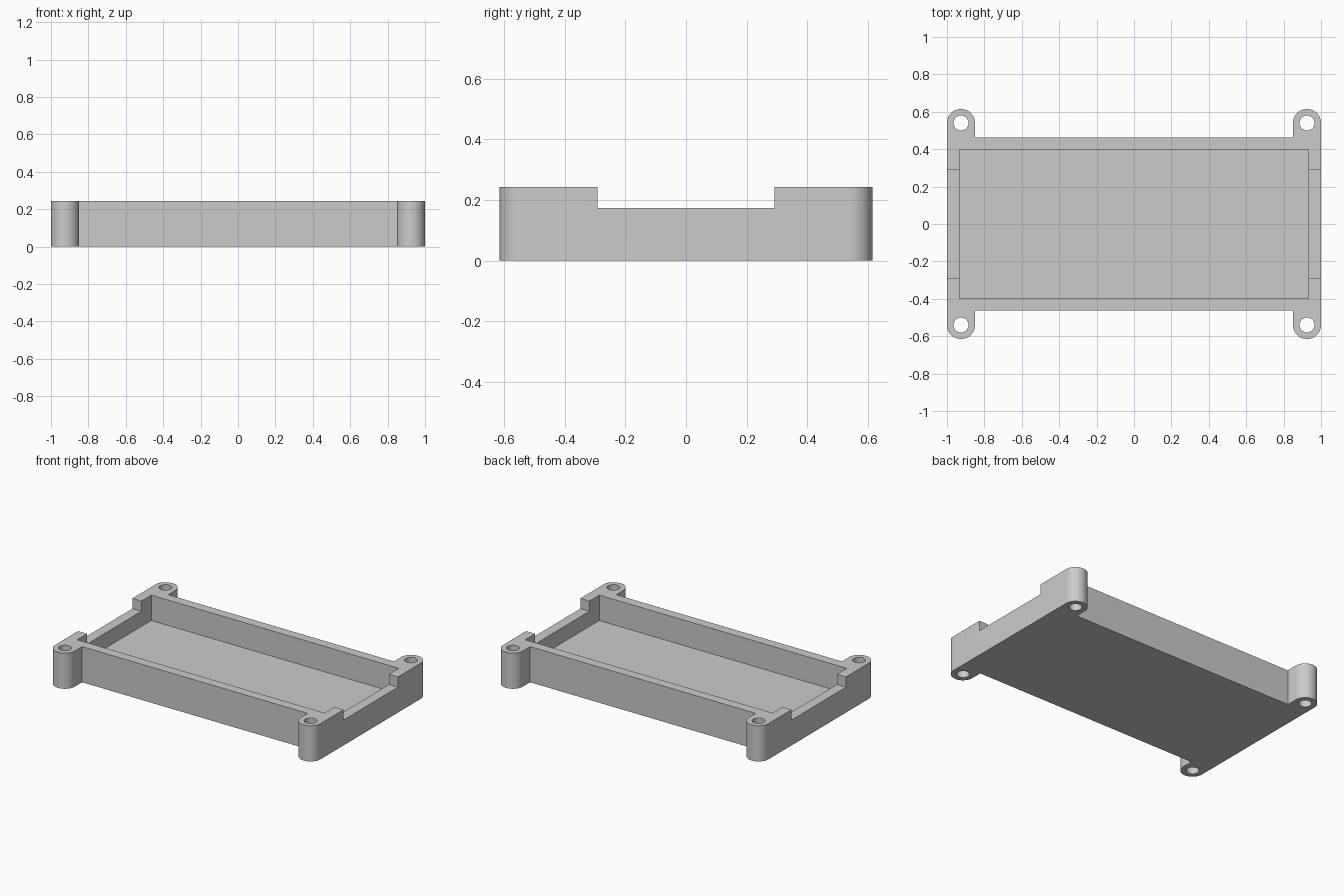
import bpy
import bmesh
import math

if "Cube" in bpy.data.objects:
    bpy.data.objects.remove(bpy.data.objects["Cube"])

HEIGHT, FLOOR, NOTCH_Z = 0.243, 0.07, 0.173
BODY_Y = 0.463                      # half depth of the tray body
EAR_R, HOLE_R = 0.075, 0.04
EAR_X, EAR_Y = 1 - EAR_R, 0.54      # mounting ear centre
STEPS = 24

grey = bpy.data.materials.new("light_grey")
grey.use_nodes = True
colour = (0.6, 0.6, 0.6, 1)
grey.diffuse_color = colour
grey.node_tree.nodes["Principled BSDF"].inputs["Base Color"].default_value = colour


def prism(name, outline, z0, z1):
    """Extrude a counter-clockwise outline from z0 to z1."""
    bm = bmesh.new()
    base = bm.faces.new([bm.verts.new((x, y, z0)) for x, y in outline])
    top = bmesh.ops.extrude_face_region(bm, geom=[base])["geom"]
    verts = [v for v in top if isinstance(v, bmesh.types.BMVert)]
    bmesh.ops.translate(bm, verts=verts, vec=(0, 0, z1 - z0))
    bmesh.ops.recalc_face_normals(bm, faces=bm.faces)
    mesh = bpy.data.meshes.new(name)
    bm.to_mesh(mesh)
    bm.free()
    mesh.materials.append(grey)
    obj = bpy.data.objects.new(name, mesh)
    bpy.context.collection.objects.link(obj)
    return obj


def arc(cx, cy, r, sweep, steps):
    return [(cx + r * math.cos(sweep * i / steps), cy + r * math.sin(sweep * i / steps))
            for i in range(steps + 1)]


def rectangle(hx, hy):
    return [(hx, -hy), (hx, hy), (-hx, hy), (-hx, -hy)]


# Tray outline: one rounded ear per corner, mirrored left-right and front-back
quarter = arc(EAR_X, EAR_Y, EAR_R, math.pi, STEPS) + [(EAR_X - EAR_R, BODY_Y)]
back = quarter + [(-x, y) for x, y in reversed(quarter)]
outline = back + [(x, -y) for x, y in reversed(back)]
tray = prism("tray", outline, 0, HEIGHT)

# Cutters: cavity, end wall notches and screw holes
cutters = [
    prism("cavity_cutter", rectangle(0.932, 0.398), FLOOR, 0.4),
    prism("notch_cutter", rectangle(1.2, 0.292), NOTCH_Z, 0.4),
]
for sx in (-1, 1):
    for sy in (-1, 1):
        circle = arc(sx * EAR_X, sy * EAR_Y, HOLE_R, math.tau, 2 * STEPS)[:-1]
        cutters.append(prism("hole_cutter", circle, -0.1, 0.4))

bpy.ops.object.select_all(action="DESELECT")
bpy.context.view_layer.objects.active = tray
tray.select_set(True)
for cutter in cutters:
    cutter.hide_render = True
    cut = tray.modifiers.new(cutter.name, "BOOLEAN")
    cut.operation = "DIFFERENCE"
    cut.solver = "EXACT"
    cut.object = cutter
    bpy.ops.object.modifier_apply(modifier=cut.name)
    bpy.data.objects.remove(cutter)

bpy.ops.object.shade_smooth_by_angle(angle=math.radians(30))
